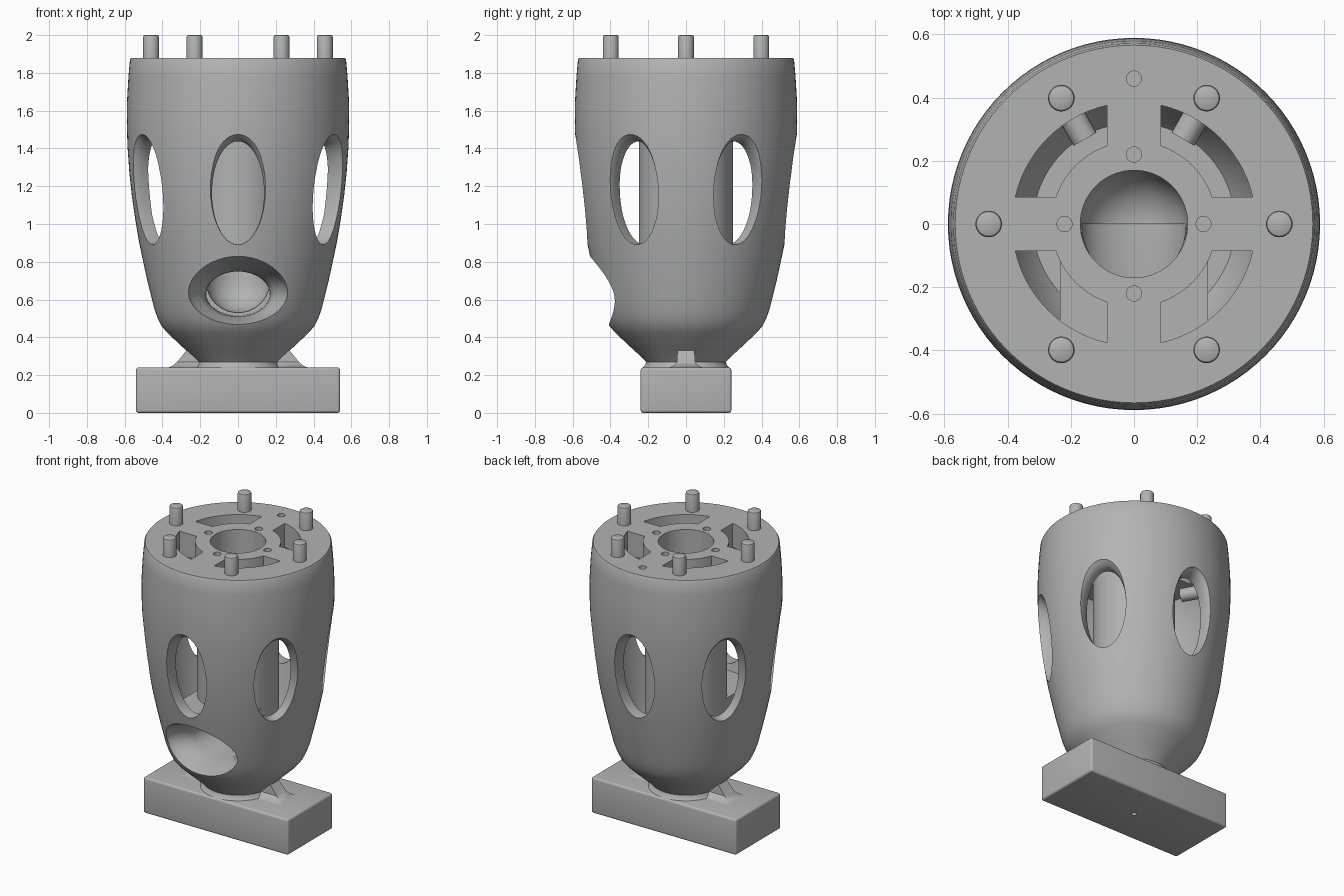
import bpy, bmesh, math
from mathutils import Matrix, Vector

cube = bpy.data.objects.get("Cube")
if cube:
    bpy.data.objects.remove(cube, do_unlink=True)

grey = bpy.data.materials.new("plain grey")
grey.use_nodes = True
colour = (0.45, 0.45, 0.45, 1)
grey.diffuse_color = colour
grey.node_tree.nodes["Principled BSDF"].inputs["Base Color"].default_value = colour


def make(name, bm):
    bmesh.ops.recalc_face_normals(bm, faces=bm.faces)
    me = bpy.data.meshes.new(name)
    bm.to_mesh(me)
    bm.free()
    me.materials.append(grey)
    ob = bpy.data.objects.new(name, me)
    bpy.context.collection.objects.link(ob)
    return ob


def loft(name, rings, closed=False):
    """Skin a list of equal point rings; cap the ends unless closed."""
    bm = bmesh.new()
    rows = [[bm.verts.new(p) for p in ring] for ring in rings]
    n = len(rows[0])
    pairs = list(zip(rows, rows[1:] + rows[:1])) if closed else list(zip(rows, rows[1:]))
    for a, b in pairs:
        for i in range(n):
            j = (i + 1) % n
            bm.faces.new((a[i], a[j], b[j], b[i]))
    if not closed:
        bm.faces.new(rows[0])
        bm.faces.new(rows[-1])
    return make(name, bm)


def circle(r, z, n=96):
    return [(r * math.cos(t), r * math.sin(t), z) for t in (math.tau * i / n for i in range(n))]


def lathe(name, profile, closed=False, n=96):
    return loft(name, [circle(r, z, n) for r, z in profile], closed)


def place(ob, x, y, z=0):
    ob.data.transform(Matrix.Translation((x, y, z)))
    return ob


def prism(name, points, z0, z1, corners=(), radius=0.02):
    bm = bmesh.new()
    face = bm.faces.new([bm.verts.new((x, y, z0)) for x, y in points])
    if corners:
        bm.verts.ensure_lookup_table()
        bmesh.ops.bevel(bm, geom=[bm.verts[i] for i in corners], offset=radius,
                        segments=5, profile=0.5, affect='VERTICES')
    ext = bmesh.ops.extrude_face_region(bm, geom=bm.faces[:])["geom"]
    bmesh.ops.translate(bm, vec=(0, 0, z1 - z0),
                        verts=[v for v in ext if isinstance(v, bmesh.types.BMVert)])
    return make(name, bm)


def box(name, size, centre, bevel=0):
    bm = bmesh.new()
    bmesh.ops.create_cube(bm, size=1, matrix=Matrix.Translation(centre) @ Matrix.Diagonal((*size, 1)))
    if bevel:
        bmesh.ops.bevel(bm, geom=bm.edges[:], offset=bevel, segments=4, profile=0.5, affect='EDGES')
    return make(name, bm)


def cut(ob, cutter):
    mod = ob.modifiers.new("cut", 'BOOLEAN')
    mod.operation, mod.solver, mod.object = 'DIFFERENCE', 'EXACT', cutter
    bpy.context.view_layer.objects.active = ob
    bpy.ops.object.modifier_apply(modifier=mod.name)
    bpy.data.objects.remove(cutter, do_unlink=True)


def smooth(ob):
    bpy.ops.object.select_all(action='DESELECT')
    ob.select_set(True)
    bpy.context.view_layer.objects.active = ob
    bpy.ops.object.shade_smooth_by_angle(angle=math.radians(35))


def oval_tunnel(name, sections, z, angle=0, n=56):
    """Elliptical passage leaving the axis toward the front, turned by angle."""
    spin = Matrix.Rotation(angle, 3, 'Z')
    rings = []
    for dist, half_w, half_h in sections:
        rings.append([spin @ Vector((half_w * math.cos(t), -dist, z + half_h * math.sin(t)))
                      for t in (math.tau * i / n for i in range(n))])
    return loft(name, rings)


# Outer body
body = lathe("body_shell", [
    (.235, .235), (.215, .255), (.212, .27), (.235, .295), (.29, .345), (.375, .425),
    (.405, .46), (.425, .50), (.443, .55), (.458, .61), (.48, .70), (.502, .80),
    (.525, .91), (.545, 1.03), (.562, 1.15), (.575, 1.27), (.585, 1.41), (.589, 1.54),
    (.587, 1.66), (.58, 1.78), (.572, 1.87), (.566, 1.88)])

# Hollow around the central column, leaving a duct block toward the front
cavity = lathe("cavity", [
    (.25, .52), (.32, .52), (.36, .58), (.40, .72), (.44, .88), (.47, 1.05),
    (.495, 1.3), (.50, 1.5), (.49, 1.64), (.45, 1.72), (.25, 1.72)], closed=True)
cut(cavity, box("duct_block", (.47, .70, .55), (0, -.35, .575)))
cut(body, cavity)

# Six oval windows with rounded rims
for i in range(6):
    cut(body, oval_tunnel("window", [
        (.31, .138, .273), (.515, .138, .273), (.54, .144, .279),
        (.56, .152, .287), (.575, .165, .30), (.65, .23, .36)], 1.165, i * math.tau / 6))

# Central bore with a domed end, and the flared front mouth
dome = [(.17 * math.cos(a), .70 - .17 * math.sin(a))
        for a in (math.radians(d) for d in (86, 72, 58, 44, 30, 15))]
cut(body, lathe("bore", dome + [(.17, .70), (.17, 2.0)], n=64))
cut(body, oval_tunnel("mouth", [
    (0, .168, .115), (.22, .17, .12), (.29, .20, .13), (.34, .25, .142), (.37, .258, .15),
    (.41, .272, .162), (.45, .29, .174), (.49, .315, .19), (.55, .36, .22)], .63))

# Four curved slots through the top plate
for k in range(4):
    pts = []
    for r, order in ((.385, 1), (.262, -1)):
        a = math.asin(.085 / r)
        arc = [a + (math.pi / 2 - 2 * a) * i / 14 for i in range(15)][::order]
        pts += [(r * math.cos(t + k * math.pi / 2), r * math.sin(t + k * math.pi / 2)) for t in arc]
    slot = prism("slot", pts, 1.6, 1.95)
    cut(body, slot)

# Screw holes in the top plate
for x, y in ((.22, 0), (-.22, 0), (0, .22), (0, -.22), (0, .46)):
    cut(body, place(lathe("screw_hole", [(.024, 1.80), (.024, 1.95)], n=24), x, y))
smooth(body)

# Six locating pins
for i in range(6):
    a = i * math.tau / 6
    pin = lathe("locating_pin", [(.042, 1.85), (.042, 1.99), (.039, 1.997), (.034, 2.0)], n=32)
    smooth(place(pin, .46 * math.cos(a), .46 * math.sin(a)))

# Inner studs at the rear
for a in (math.radians(60), math.radians(120)):
    stud = lathe("inner_stud", [(.042, .31), (.042, .52)], n=24)
    stud.data.transform(Matrix.Translation((0, 0, 1.48)) @ Matrix.Rotation(a, 4, 'Z')
                        @ Matrix.Rotation(math.pi / 2, 4, 'Y'))
    smooth(stud)

# Base block
base = box("base_block", (1.08, .48, .24), (0, 0, .12), .014)
cut(base, lathe("base_hole", [(.016, -.1), (.016, .12)], n=20))
smooth(base)

# Gusset ribs between neck and base, flared at the foot
for side in (1, -1):
    rings = []
    for z, half_w, reach in ((.235, .10, .38), (.25, .065, .345), (.27, .048, .322), (.34, .045, .265)):
        rings.append([(side * .12, -half_w, z), (side * reach, -half_w, z),
                      (side * reach, half_w, z), (side * .12, half_w, z)])
    smooth(loft("gusset_rib", rings))
